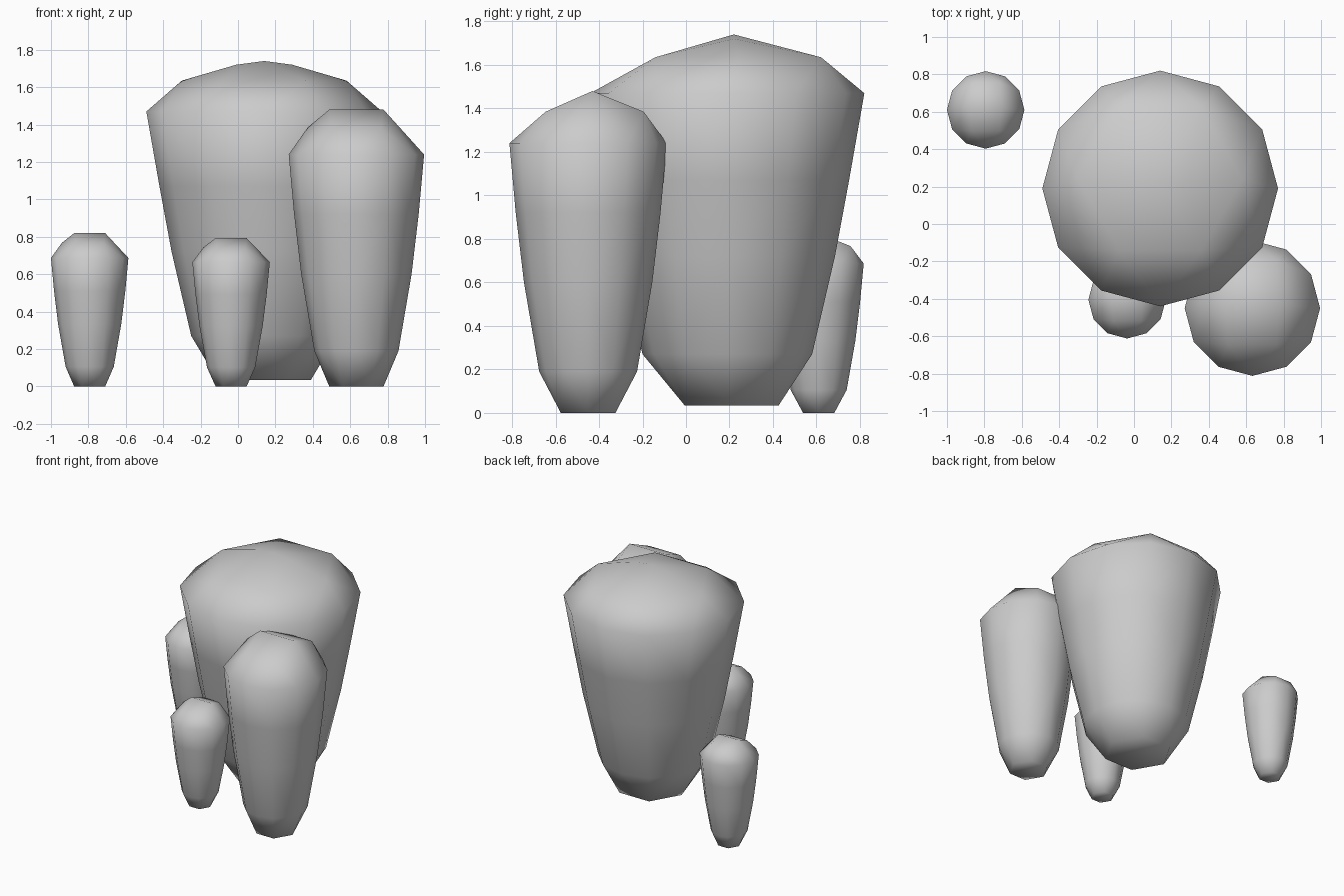
import bpy, bmesh
from math import cos, sin, radians
from mathutils import Vector

cube = bpy.data.objects.get("Cube")
if cube:
    bpy.data.objects.remove(cube)

grey = bpy.data.materials.new("stone grey")
grey.use_nodes = True
colour = (0.6, 0.6, 0.6, 1)
grey.diffuse_color = colour
grey.node_tree.nodes["Principled BSDF"].inputs["Base Color"].default_value = colour


def ring(radius, z, step, skip=(), dy=0):
    return [Vector((radius * cos(radians(a)), radius * sin(radians(a)) + dy, z))
            for a in range(0, 360, step) if a not in skip]


def pillar(name, points, location, scale=(1, 1, 1)):
    """Wrap a skin around stacked rings and shade it smooth."""
    bm = bmesh.new()
    for p in points:
        bm.verts.new((p.x * scale[0], p.y * scale[1], p.z * scale[2]))
    hull = bmesh.ops.convex_hull(bm, input=bm.verts)
    loose = [v for v in bm.verts if not v.link_faces]
    bmesh.ops.delete(bm, geom=loose, context='VERTS')
    bmesh.ops.dissolve_limit(bm, angle_limit=radians(0.5),
                             verts=bm.verts, edges=bm.edges)
    bmesh.ops.recalc_face_normals(bm, faces=bm.faces)
    for f in bm.faces:
        f.smooth = True
    mesh = bpy.data.meshes.new(name)
    bm.to_mesh(mesh)
    bm.free()
    mesh.materials.append(grey)
    obj = bpy.data.objects.new(name, mesh)
    obj.location = location
    bpy.context.collection.objects.link(obj)


def body(profile):
    return [p for r, z in profile for p in ring(r, z, 30)]


# Wide main boulder with a low domed top
main = ring(0.25, 0.035, 60, dy=0.02)
main += body([(0.39, 0.27), (0.495, 0.72), (0.56, 1.07), (0.63, 1.47)])
main += ring(0.44, 1.635, 60, dy=0.05)
main += [Vector((x, 0.03, z)) for x, z in ((-0.15, 1.72), (0, 1.74), (0.15, 1.72))]
pillar("main_boulder", main, (0.14, 0.19, 0))

# Slender pillar with a ridged top, repeated at three sizes
slim = ring(0.145, 0, 60)
slim += body([(0.225, 0.19), (0.295, 0.6), (0.333, 0.92), (0.362, 1.24)])
slim += ring(0.26, 1.385, 60, skip=(0,), dy=0.03)
slim += [Vector((x, 0.02, 1.48)) for x in (-0.145, 0.145)]
pillar("tall_pillar", slim, (0.633, -0.45, 0))
pillar("front_small_pillar", slim, (-0.037, -0.405, 0), (0.572, 0.572, 0.536))
pillar("rear_small_pillar", slim, (-0.793, 0.61, 0), (0.572, 0.572, 0.554))
